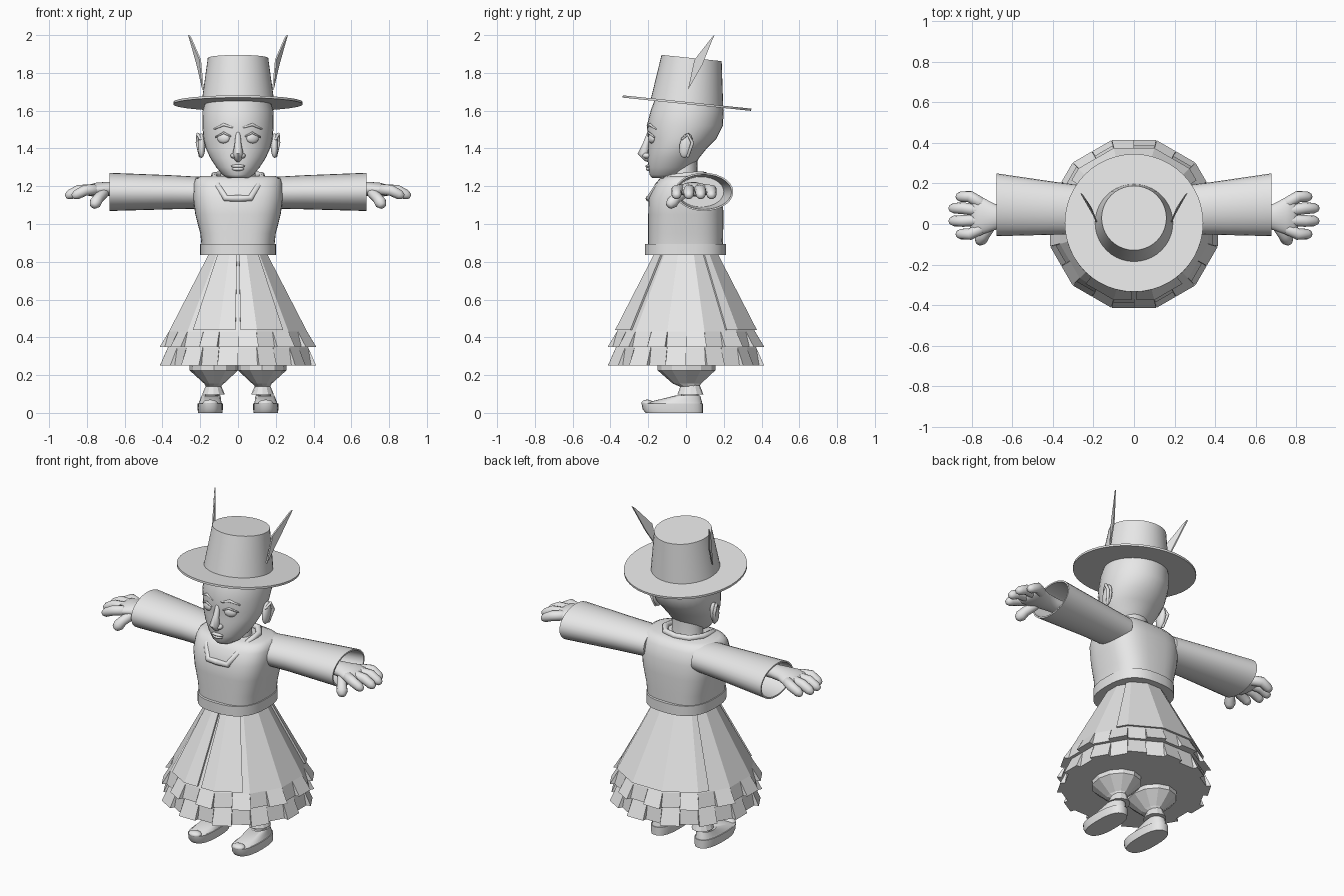
import bpy, bmesh, math
from mathutils import Vector, Matrix

if "Cube" in bpy.data.objects:
    bpy.data.objects.remove(bpy.data.objects["Cube"])

GREY = bpy.data.materials.new("plain_grey")
GREY.diffuse_color = (0.8, 0.8, 0.8, 1)
GREY.use_nodes = True
GREY.node_tree.nodes["Principled BSDF"].inputs["Base Color"].default_value = GREY.diffuse_color


def finish(name, bm, smooth=40, mirror=False):
    bmesh.ops.recalc_face_normals(bm, faces=bm.faces)
    me = bpy.data.meshes.new(name)
    bm.to_mesh(me)
    bm.free()
    me.materials.append(GREY)
    ob = bpy.data.objects.new(name, me)
    bpy.context.collection.objects.link(ob)
    if smooth:
        bpy.ops.object.select_all(action='DESELECT')
        ob.select_set(True)
        bpy.context.view_layer.objects.active = ob
        bpy.ops.object.shade_smooth_by_angle(angle=math.radians(smooth))
    if mirror:
        ob.modifiers.new("mirror", 'MIRROR')
    return ob


def loft(name, rings, smooth=40, mirror=False, cap=True):
    bm = bmesh.new()
    loops = [[bm.verts.new(p) for p in r] for r in rings]
    n = len(loops[0])
    for a, b in zip(loops, loops[1:]):
        for i in range(n):
            j = (i + 1) % n
            bm.faces.new((a[i], a[j], b[j], b[i]))
    if cap:
        bm.faces.new(loops[0])
        bm.faces.new(loops[-1])
    return finish(name, bm, smooth, mirror)


def ring(z, w, yf, yb, cx=0, n=32, e=2.0):
    """Horizontal superellipse from yf to yb with half width w."""
    pts = []
    for i in range(n):
        a = 2 * math.pi * i / n
        c, s = math.cos(a), math.sin(a)
        x = math.copysign(abs(c) ** (2 / e), c) * w
        y = math.copysign(abs(s) ** (2 / e), s) * (yb - yf) / 2
        pts.append((cx + x, (yf + yb) / 2 + y, z))
    return pts


def side_ring(x, cy, cz, ry, rz, n=28):
    return [(x, cy + ry * math.cos(2 * math.pi * i / n), cz + rz * math.sin(2 * math.pi * i / n))
            for i in range(n)]


def tube(name, pts, radii, mirror=False, flat=1.0, n=12):
    """Round tube with domed ends."""
    pts = [Vector(p) for p in pts]
    rings = []

    def add(p, t, r):
        up = Vector((0, 0, 1)) if abs(t.z) < 0.9 else Vector((0, 1, 0))
        u = t.cross(up).normalized()
        v = u.cross(t)
        rings.append([p + r * (u * math.cos(2 * math.pi * k / n) + v * flat * math.sin(2 * math.pi * k / n))
                      for k in range(n)])
    last = len(pts) - 1
    for i, (p, r) in enumerate(zip(pts, radii)):
        t = (pts[min(i + 1, last)] - pts[max(i - 1, 0)]).normalized()
        dome = ((0.95, 0.3), (0.75, 0.65))
        if i == 0:
            for d, k in dome:
                add(p - t * r * d, t, r * k)
        add(p, t, r)
        if i == last:
            for d, k in reversed(dome):
                add(p + t * r * d, t, r * k)
    return loft(name, rings, 60, mirror)


def ball(name, c, s, mirror=False, rot=None):
    bm = bmesh.new()
    bmesh.ops.create_uvsphere(bm, u_segments=20, v_segments=12, radius=1)
    m = Matrix.Translation(c) @ (rot or Matrix()) @ Matrix.Diagonal((*s, 1))
    bmesh.ops.transform(bm, matrix=m, verts=bm.verts)
    return finish(name, bm, 60, mirror)


# Hat: tilted brim and tapered crown
tilt = Matrix.Translation((0, 0.005, 1.64)) @ Matrix.Rotation(math.radians(-5.9), 4, 'X')
brim = [ring(z, r, -r, r, n=48) for z, r in ((-0.006, 0.342), (0.006, 0.342))]
loft("hat_brim", brim).matrix_world = tilt
crown = [ring(z, r, -r, r, n=40) for z, r in ((0, 0.193), (0.24, 0.16))]
loft("hat_crown", crown).matrix_world = tilt

# Feathers: thin blades on both sides of the crown
blade = [(0.185, 0.01, 1.71), (0.2, 0.045, 1.87), (0.25, 0.135, 1.985), (0.26, 0.15, 2.0), (0.215, 0.085, 1.84)]
loft("hat_feather", [[(x + d, y, z) for x, y, z in blade] for d in (-0.004, 0.004)], 0, True)

# Head and neck
head = [(1.243, .055, -.18, -.04), (1.26, .082, -.192, -.01), (1.30, .115, -.2, .04), (1.35, .147, -.202, .07),
        (1.40, .17, -.2, .11), (1.45, .183, -.2, .16), (1.52, .189, -.208, .195), (1.60, .187, -.187, .2),
        (1.66, .17, -.165, .19)]
loft("head", [ring(*h) for h in head], 60)
loft("neck", [ring(1.15, .11, -.1, .08), ring(1.25, .092, -.09, .06), ring(1.34, .09, -.08, .06)], 60)

# Face details
tube("nose", [(0, -.195, 1.48), (0, -.212, 1.42), (0, -.228, 1.375), (0, -.205, 1.35)], [.012, .018, .028, .022])
ball("nostril", (.022, -.208, 1.362), (.018, .022, .015), True)
ball("eye", (.077, -.182, 1.453), (.034, .016, .026), True, Matrix.Rotation(.35, 4, 'Z'))
tube("eyelid", [(.04, -.2, 1.465), (.075, -.197, 1.483), (.118, -.168, 1.46)], [.004, .006, .004], True)
tube("eyebrow", [(.03, -.202, 1.512), (.075, -.19, 1.526), (.125, -.16, 1.503)], [.005, .008, .004], True)
ball("upper_lip", (0, -.2, 1.306), (.038, .015, .009))
ball("lower_lip", (0, -.197, 1.291), (.032, .016, .01))
ball("ear", (.193, 0, 1.415), (.02, .034, .066), True, Matrix.Rotation(-.2, 4, 'X'))
tube("ear_rim", [(.2, -.02, 1.45), (.212, .01, 1.475), (.215, .034, 1.43), (.2, .01, 1.36)],
     [.007, .009, .009, .008], True)

# Jacket body
body = [(.86, .19, -.2, .195), (.95, .2, -.2, .197), (1.05, .226, -.2, .198), (1.14, .238, -.198, .195),
        (1.21, .236, -.165, .175), (1.24, .225, -.14, .15), (1.253, .2, -.11, .12)]
loft("jacket", [ring(*b, e=2.9, n=40) for b in body], 45)

# Collar band and belt
tube("collar", [(0, .1, 1.258), (.08, .085, 1.26), (.125, .02, 1.258), (.125, -.08, 1.245), (.105, -.15, 1.2),
                (.065, -.192, 1.135), (0, -.196, 1.135)], [.018] * 7, True, n=8)
loft("belt", [ring(.835, .2, -.218, .213, e=2.6, n=40), ring(.895, .2, -.218, .213, e=2.6, n=40)], 40)

# Hollow sleeves
sleeve = [(.16, .06, 1.165, .12, .083), (.35, .075, 1.168, .127, .09), (.68, .095, 1.17, .155, .101),
          (.68, .095, 1.17, .146, .092), (.45, .08, 1.17, .12, .08)]
loft("sleeve", [side_ring(*s) for s in sleeve], 40, True)

# Hands: palm, four fingers, thumb
palm = [(.44, .04, 1.18, .045, .035), (.62, .035, 1.185, .05, .038), (.69, .035, 1.185, .065, .038),
        (.75, .04, 1.182, .092, .037), (.79, .042, 1.178, .095, .03), (.81, .042, 1.175, .07, .015)]
loft("palm", [side_ring(*p) for p in palm], 60, True)
for i, (y0, y1, tip) in enumerate(((.105, .135, .855), (.065, .078, .89), (.02, .015, .89), (-.025, -.05, .855))):
    tube(f"finger_{i + 1}", [(.76, y0, 1.182), (tip - .045, y1, 1.178), (tip, y1, 1.155)], [.029, .029, .026], True)
tube("thumb", [(.71, -.01, 1.165), (.74, -.055, 1.135), (.755, -.075, 1.112)], [.028, .028, .032], True)


# Skirt: twelve sided cone with two pleated hems
def skirt_point(deg, apothem, z):
    r = apothem / math.cos(math.radians((deg + 15) % 30 - 15))
    a = math.radians(deg)
    return (r * math.sin(a), -r * math.cos(a), z)


def skirt_ring(apothem, z, tuck=0.0, phase=0):
    """Doubled points at each pleat edge, so every other pleat can step inward."""
    pts = []
    for i in range(24):
        a = apothem - (tuck if (i + phase) % 2 else 0)
        pts += [skirt_point(i * 15 + 0.15, a, z), skirt_point(i * 15 + 14.85, a, z)]
    return pts


loft("skirt_upper", [skirt_ring(.15, .85), skirt_ring(.366, .43), skirt_ring(.414, .35, .026),
                     skirt_ring(.36, .352)], 0)
loft("skirt_lower", [skirt_ring(.34, .40), skirt_ring(.372, .345), skirt_ring(.414, .25, .026, 1),
                     skirt_ring(.37, .25)], 0)


# Overlapping skirt panels
def panel(name, degs, mirror):
    rings = []
    for off in (.002, .014):
        lo = [skirt_point(d, .361 + off, .44) for d in degs]
        hi = [skirt_point(d, .158 + off, .835) for d in degs]
        rings.append(lo + hi[::-1])
    bm = bmesh.new()
    a, b = [[bm.verts.new(p) for p in r] for r in rings]
    n, k = len(a), len(degs)
    for i in range(n):
        bm.faces.new((a[i], a[(i + 1) % n], b[(i + 1) % n], b[i]))
    for i in range(k - 1):
        for v in (a, b):
            bm.faces.new((v[i], v[i + 1], v[n - 2 - i], v[n - 1 - i]))
    finish(name, bm, 0, mirror)


panel("front_panel", [2, 15, 39], True)
panel("back_panel", [125, 135, 165, 195, 225, 235], False)

# Trousers, ankle cuffs and ankles
CX = .14
legs = [(.27, .13, -.15, .155, .128), (.225, .128, -.15, .155, .128), (.155, .052, -.07, .08, .127),
        (.14, .04, -.035, .07, .13)]
loft("trouser_leg", [ring(*l, n=12) for l in legs], 0, True)
loft("ankle_cuff", [ring(.155, .036, -.025, .07, .13, 12), ring(.098, .06, -.045, .092, .13, 12),
                    ring(.098, .04, -.025, .07, .13, 12)], 0, True)
loft("ankle", [ring(.15, .034, -.02, .062, .132, 16), ring(.05, .042, -.03, .07, CX, 16)], 60, True)

# Shoes: thick sole, low upper and raised toe
loft("shoe_sole", [ring(z, w, yf, .09, .147, 28, 2.5) for z, w, yf in ((0, .064, -.215), (.02, .067, -.23),
                                                                       (.05, .067, -.235))], 50, True)
loft("shoe_upper", [ring(.05, .062, -.225, .086, .147, 28, 2.4), ring(.064, .057, -.17, .083, .146, 28, 2.3),
                    ring(.092, .05, -.055, .075, .143, 28), ring(.085, .042, -.04, .068, .142, 28)], 50, True)
ball("shoe_toe", (.147, -.205, .052), (.04, .031, .018), True)
